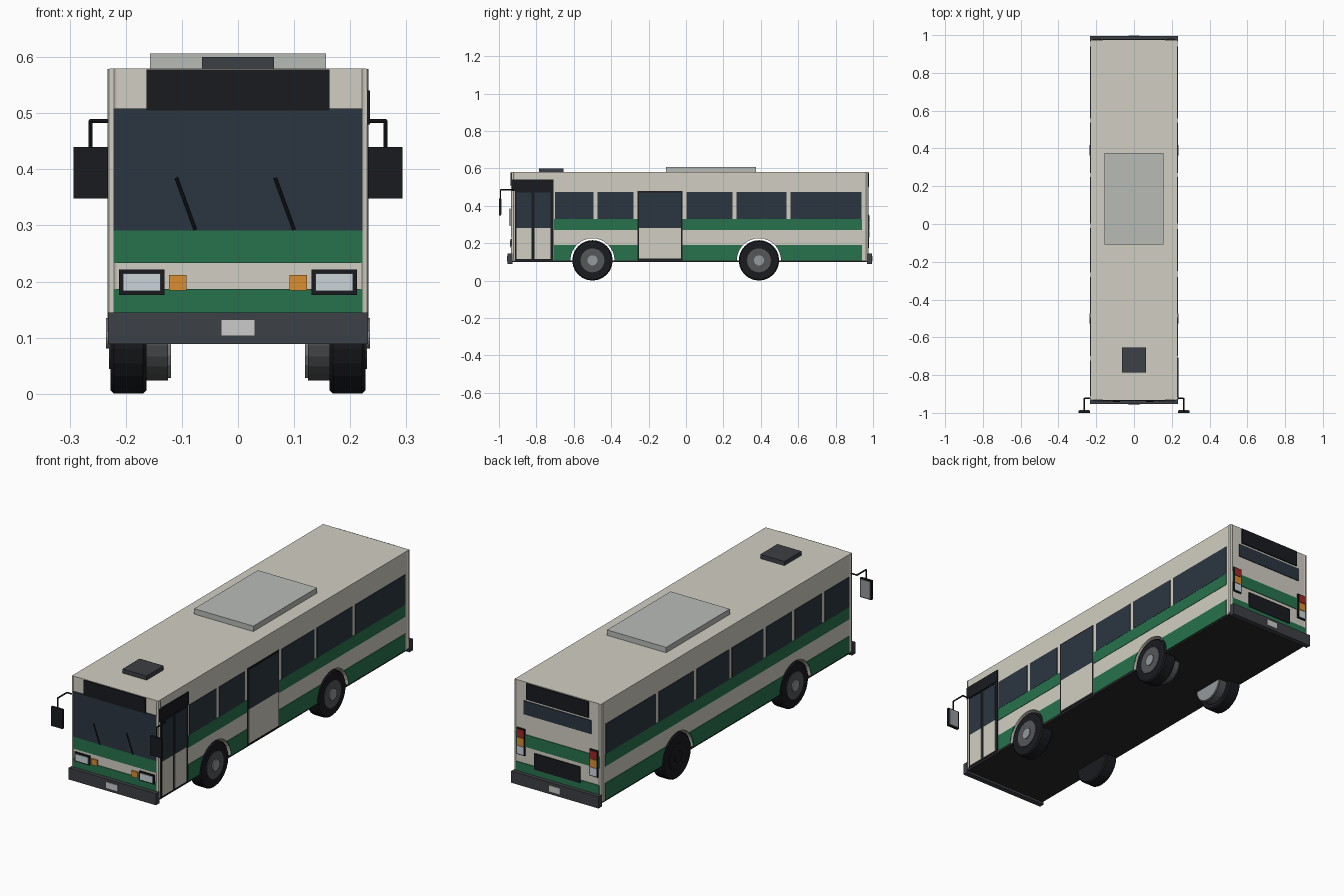
import bpy
from math import pi
from mathutils import Vector

if "Cube" in bpy.data.objects:
    bpy.data.objects.remove(bpy.data.objects["Cube"])


def mat(name, r, g, b):
    m = bpy.data.materials.new(name)
    m.diffuse_color = (r, g, b, 1)
    m.use_nodes = True
    m.node_tree.nodes["Principled BSDF"].inputs["Base Color"].default_value = m.diffuse_color
    return m


CREAM = mat("cream", .64, .62, .54)
GREEN = mat("green", .02, .17, .075)
GLASS = mat("glass", .024, .036, .051)
BLACK = mat("black", .010, .011, .014)
DARK = mat("dark_grey", .045, .05, .058)
UNDER = mat("underside", .02, .02, .022)
ROOF = mat("roof_grey", .48, .5, .47)
RIM = mat("rim_grey", .09, .095, .1)
METAL = mat("metal", .3, .32, .34)
LAMP = mat("lamp", .6, .66, .7)
AMBER = mat("amber", .7, .27, .03)
RED = mat("red", .35, .02, .02)
WHITE = mat("plate_white", .65, .67, .65)

W, FRONT, REAR = .229, -.932, .973


def box(name, x0, x1, y0, y1, z0, z1, m):
    bpy.ops.mesh.primitive_cube_add(size=1, location=((x0+x1)/2, (y0+y1)/2, (z0+z1)/2))
    o = bpy.context.object
    o.name = name
    o.scale = (abs(x1-x0), abs(y1-y0), abs(z1-z0))
    bpy.ops.object.transform_apply(location=False, rotation=False, scale=True)
    o.data.materials.append(m)
    return o


def side(name, s, y0, y1, z0, z1, m, out=.002):
    return box(name, s*(W-.004), s*(W+out), y0, y1, z0, z1, m)


def end(name, e, x0, x1, z0, z1, m, out=.003):
    y = FRONT if e < 0 else REAR
    return box(name, x0, x1, y-e*.004, y+e*out, z0, z1, m)


def cyl(name, x0, x1, y, z, r, m, n=24):
    bpy.ops.mesh.primitive_cylinder_add(vertices=n, radius=r, depth=abs(x1-x0),
                                        location=((x0+x1)/2, y, z), rotation=(0, pi/2, 0))
    o = bpy.context.object
    o.name = name
    o.data.materials.append(m)
    return o


def rod(name, a, b, r, m):
    a, b = Vector(a), Vector(b)
    bpy.ops.mesh.primitive_cylinder_add(vertices=8, radius=r, depth=(b-a).length, location=(a+b)/2,
                                        rotation=(b-a).to_track_quat('Z', 'Y').to_euler())
    o = bpy.context.object
    o.name = name
    o.data.materials.append(m)
    return o


# Body, underside and roof equipment
arched = [box("body", -W, W, FRONT, REAR, .108, .58, CREAM)]
box("floor", -.226, .226, FRONT, REAR, .1, .107, UNDER)
box("roof_unit", -.157, .157, -.108, .375, .578, .606, ROOF)
box("roof_hatch", -.064, .064, -.785, -.655, .578, .6, DARK)
for s in (-1, 1):
    for y in (FRONT+.01, REAR-.01):
        rod("corner_post", (s*.221, y, .11), (s*.221, y, .579), .012, CREAM)

# Side stripes and windows
windows = [(-.70, -.495), (-.473, -.28), (.003, .249), (.27, .537), (.559, .939)]
for s in (-1, 1):
    segs = [(-.705, -.258), (-.02, .94)] if s > 0 else [(-.91, .94)]
    for y0, y1 in segs:
        side("upper_stripe", s, y0, y1, .27, .329, GREEN)
        arched.append(side("lower_stripe", s, y0, y1, .108, .189, GREEN))
    for y0, y1 in windows + ([(-.91, -.722), (-.258, -.02)] if s < 0 else []):
        side("side_window", s, y0, y1, .329, .473, GLASS, .003)

# Doors on the right side
side("front_door_frame", 1, -.915, -.708, .108, .478, BLACK, .002)
for y0, y1 in [(-.905, -.826), (-.81, -.725)]:
    side("front_door_panel", 1, y0, y1, .115, .28, CREAM, .004)
    side("front_door_glass", 1, y0, y1, .28, .47, GLASS, .004)
side("middle_door_frame", 1, -.26, -.018, .108, .478, BLACK, .002)
side("middle_door_panel", 1, -.25, -.026, .117, .28, CREAM, .004)
side("middle_door_glass", 1, -.25, -.026, .28, .47, GLASS, .004)
side("side_sign", 1, -.93, -.708, .48, .54, BLACK, .006)

# Front face
end("windshield", -1, -.222, .222, .291, .508, GLASS, .004)
end("front_sign", -1, -.163, .163, .505, .578, BLACK, .006)
end("front_upper_stripe", -1, -.222, .222, .233, .291, GREEN)
end("front_lower_stripe", -1, -.222, .222, .125, .187, GREEN)
for s in (-1, 1):
    end("headlight_frame", -1, s*.131, s*.212, .176, .221, BLACK, .007)
    end("headlight", -1, s*.138, s*.205, .183, .214, LAMP, .01)
    end("indicator", -1, s*.092, s*.123, .184, .212, AMBER, .008)
for x in (-.11, .066):
    rod("wiper", (x, -.94, .385), (x+.034, -.94, .292), .003, BLACK)

# Rear face
end("rear_sign", 1, -.165, .165, .5, .577, BLACK, .006)
end("rear_window", 1, -.18, .18, .425, .49, GLASS, .004)
end("rear_upper_stripe", 1, -.222, .222, .27, .329, GREEN)
end("rear_lower_stripe", 1, -.222, .222, .125, .189, GREEN)
end("engine_grille", 1, -.122, .122, .175, .252, BLACK, .006)
for s in (-1, 1):
    end("tail_light_frame", 1, s*.172, s*.216, .226, .354, BLACK, .006)
    for i, m in enumerate((LAMP, AMBER, RED)):
        end("tail_light", 1, s*.177, s*.211, .231+i*.04, .269+i*.04, m, .009)

# Bumpers and plates
for e in (-1, 1):
    end("bumper", e, -.232, .232, .089, .145, DARK, .022)
    end("number_plate", e, -.03, .03, .103, .132, WHITE, .025)

# Mirrors on bent arms
for s in (-1, 1):
    pts = [(s*.225, -.922, .486), (s*.263, -.922, .486), (s*.263, -.992, .486), (s*.263, -.992, .43)]
    for a, b in zip(pts, pts[1:]):
        rod("mirror_arm", a, b, .0035, BLACK)
    box("mirror_housing", s*.232, s*.293, -1.0, -.988, .348, .44, BLACK)
    box("mirror_glass", s*.237, s*.288, -.989, -.986, .353, .435, METAL)

# Wheels, with rear inner rims, and wheel arches cut through the sides
for y in (-.5, .39):
    cutter = cyl("arch_cutter", -.3, .3, y, .108, .118, BLACK, 32)
    cutter.hide_render = True
    cutter.display_type = 'WIRE'
    for o in arched:
        mod = o.modifiers.new("arch", 'BOOLEAN')
        mod.object = cutter
        mod.solver = 'EXACT'
    for s in (-1, 1):
        plain = s < 0 and y > 0
        tyre = cyl("tyre", s*.163, s*.227, y, .108, .108, BLACK)
        bev = tyre.modifiers.new("shoulder", 'BEVEL')
        bev.width, bev.segments, bev.limit_method, bev.angle_limit = .006, 1, 'ANGLE', .8
        cyl("rim", s*.2, s*.23, y, .108, .064, BLACK if plain else RIM)
        cyl("hub", s*.2, s*.235, y, .108, .027, BLACK if plain else METAL)
        if y > 0:
            cyl("inner_rim", s*.119, s*.17, y, .108, .08, METAL)
            cyl("inner_rim_barrel", s*.125, s*.17, y, .108, .084, RIM)
